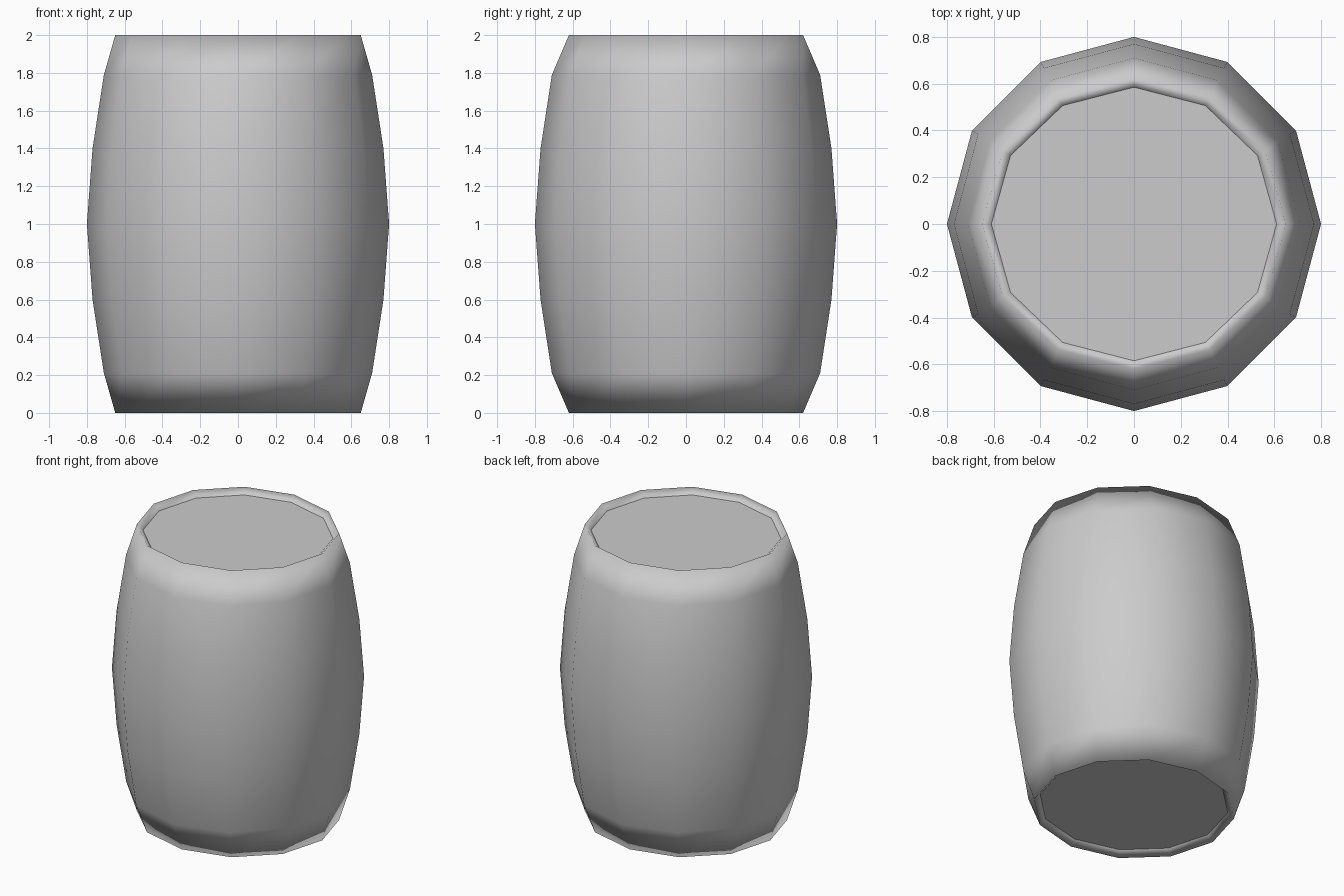
import bpy
import bmesh
from math import cos, sin, pi

SIDES = 12

cube = bpy.data.objects.get("Cube")
if cube:
    bpy.data.objects.remove(cube, do_unlink=True)

grey = bpy.data.materials.new("plain grey")
grey.use_nodes = True
colour = (0.6, 0.6, 0.6, 1)
grey.diffuse_color = colour
grey.node_tree.nodes["Principled BSDF"].inputs["Base Color"].default_value = colour


def finish(name, bm, smooth):
    mesh = bpy.data.meshes.new(name)
    bm.to_mesh(mesh)
    bm.free()
    mesh.materials.append(grey)
    for face in mesh.polygons:
        face.use_smooth = smooth
    obj = bpy.data.objects.new(name, mesh)
    bpy.context.collection.objects.link(obj)
    return obj


def ring(bm, rx, ry, z):
    angles = [2 * pi * i / SIDES for i in range(SIDES)]
    return [bm.verts.new((rx * cos(a), ry * sin(a), z)) for a in angles]


# Upper half of the wall: x radius, y radius, height above the middle
upper = [(0.77, 0.77, 0.4), (0.71, 0.71, 0.79), (0.65, 0.62, 1.0), (0.61, 0.585, 0.96)]
profile = [(rx, ry, -h) for rx, ry, h in reversed(upper)] + [(0.8, 0.8, 0)] + upper

# Bulging twelve-sided wall with a turned-in lip at each end
bm = bmesh.new()
rings = [ring(bm, rx, ry, 1 + h) for rx, ry, h in profile]
for low, high in zip(rings, rings[1:]):
    for i in range(SIDES):
        j = (i + 1) % SIDES
        bm.faces.new((low[i], low[j], high[j], high[i]))
finish("barrel_wall", bm, True)

# Flat heads set just inside the lips
rx, ry, h = upper[-1]
for name, side in (("top_head", 1), ("bottom_head", -1)):
    bm = bmesh.new()
    verts = ring(bm, rx, ry, 1 + side * h)
    bm.faces.new(verts if side > 0 else verts[::-1])
    finish(name, bm, False)
